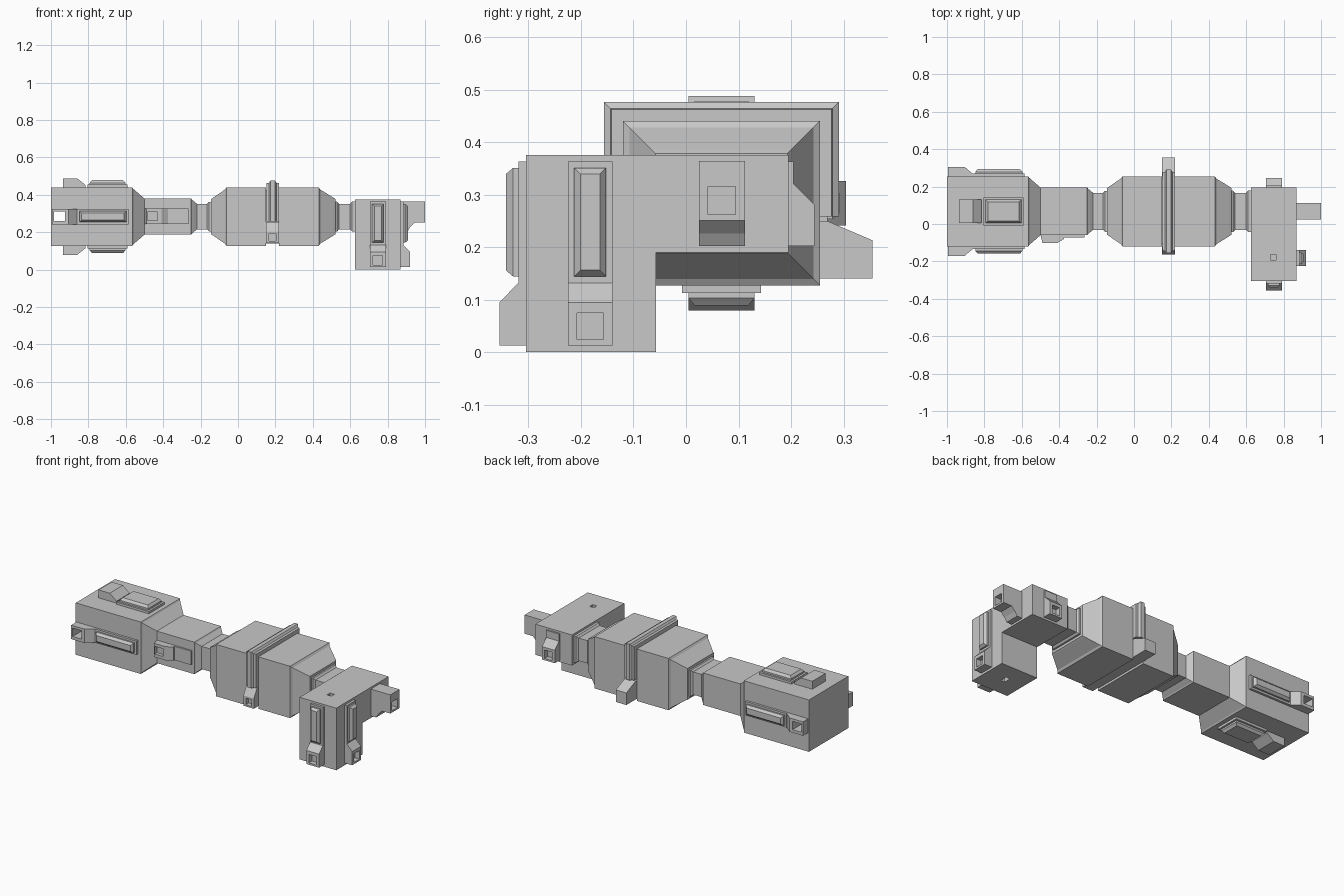
import bpy, bmesh

if "Cube" in bpy.data.objects:
    bpy.data.objects.remove(bpy.data.objects["Cube"])

grey = bpy.data.materials.new("light_grey")
grey.diffuse_color = (0.58, 0.58, 0.58, 1)
grey.use_nodes = True
grey.node_tree.nodes["Principled BSDF"].inputs["Base Color"].default_value = grey.diffuse_color

# Shared rectangular section that every module in the chain is inset from
Y0, Y1, Z0, Z1 = -0.12, 0.255, 0.127, 0.44
CY, CZ = (Y0 + Y1) / 2, (Z0 + Z1) / 2


def place(axis, p, u, v):
    return [(p, u, v), (u, p, v), (u, v, p)][axis]


def skin(name, axis, sections):
    """Skin matching polygons, each given as (position, points), along an axis."""
    bm = bmesh.new()
    rings = [[bm.verts.new(place(axis, p, u, v)) for u, v in poly] for p, poly in sections]
    n = len(rings[0])
    for a, b in zip(rings, rings[1:]):
        for i in range(n):
            j = (i + 1) % n
            bm.faces.new((a[i], a[j], b[j], b[i]))
    bm.faces.new(rings[0])
    bm.faces.new(rings[-1])
    bmesh.ops.recalc_face_normals(bm, faces=bm.faces)
    me = bpy.data.meshes.new(name)
    bm.to_mesh(me)
    bm.free()
    me.materials.append(grey)
    ob = bpy.data.objects.new(name, me)
    bpy.context.collection.objects.link(ob)
    return ob


def rect(u0, u1, v0, v1, inset=0.0):
    return [(u0 + inset, v0 + inset), (u1 - inset, v0 + inset),
            (u1 - inset, v1 - inset), (u0 + inset, v1 - inset)]


def chain(name, steps):
    """Module along x from (x, inset) pairs of the shared section."""
    return skin(name, 0, [(x, rect(Y0, Y1, Z0, Z1, i)) for x, i in steps])


def box(name, x0, x1, y0, y1, z0, z1):
    return skin(name, 0, [(x0, rect(y0, y1, z0, z1)), (x1, rect(y0, y1, z0, z1))])


def prism(name, axis, lo, hi, profile):
    return skin(name, axis, [(lo, profile), (hi, profile)])


def bar(name, axis, surface, out, r):
    """Stepped, bevelled bar on a surface; out is +1 or -1."""
    heights = [(-.01, 0), (.014, 0), (.014, .012), (.024, .012), (.038, .024)]
    return skin(name, axis, [(surface + out * h, rect(*r, i)) for h, i in heights])


def cut(ob, *extent):
    """Cut a square opening and drop the cutter."""
    cutter = box("cutter", *extent)
    cutter.hide_render = True
    mod = ob.modifiers.new("opening", 'BOOLEAN')
    mod.operation, mod.solver, mod.object = 'DIFFERENCE', 'EXACT', cutter
    bpy.context.view_layer.update()
    dg = bpy.context.evaluated_depsgraph_get()
    me = bpy.data.meshes.new_from_object(ob.evaluated_get(dg))
    ob.modifiers.clear()
    ob.data = me
    bpy.data.objects.remove(cutter)


# Left module and its stepped coupler
body = chain("left_body", [(-1, 0), (-.565, 0), (-.56, .008), (-.5, .06)])
cut(body, -.985, -.925, -.3, .5, .26, .31)
chain("left_coupler", [(-.51, .06), (-.25, .06), (-.245, .067), (-.235, .075), (-.22, .088),
                       (-.165, .088), (-.155, .078), (-.13, .078)])

# Bars and clasps on the four long sides of the left module
for side, surf, out in (("bottom", Z0, -1), ("top", Z1, 1)):
    bar("left_bar_" + side, 2, surf, out, (-.805, -.59, CY - .075, CY + .075))
    t = surf + out * .048
    prism("left_clasp_" + side, 1, CY - .063, CY + .063,
          [(-.935, surf), (-.935, t), (-.86, t), (-.815, surf + out * .012), (-.815, surf)])
for side, surf, out in (("front", Y0, -1), ("back", Y1, 1)):
    bar("left_bar_" + side, 1, surf, out, (-.86, -.585, CZ - .042, CZ + .042))
    t = surf + out * .05
    clasp = prism("left_clasp_" + side, 2, CZ - .042, CZ + .042,
                  [(-.995, surf), (-.995, t), (-.905, t), (-.86, surf + out * .012), (-.86, surf)])
    cut(clasp, -.985, -.925, -.3, .5, .26, .31)

# Coupler latch on the front
box("latch_plate", -.49, -.265, -.071, -.05, .243, .326)
latch = prism("latch_clasp", 2, .243, .326,
              [(-.5, -.055), (-.49, -.102), (-.41, -.102), (-.375, -.08), (-.375, -.055)])
cut(latch, -.485, -.43, -.12, -.08, .262, .308)

# Middle module with a central groove
middle = chain("middle_body", [(-.145, .062), (-.14, .06), (-.07, .012), (-.062, 0), (.15, 0),
                               (.15, .013), (.22, .013), (.22, 0), (.432, 0), (.44, .012),
                               (.51, .055), (.52, .062)])


# Rib strapped over the top and sides of the middle module
def arch(o, z=.258):
    a, b, c = Y0 - o, Y1 + o, Z1 + o
    return [(a, z), (a, c), (b, c), (b, z), (Y1 - .03, z),
            (Y1 - .03, Z1 - .03), (Y0 + .03, Z1 - .03), (Y0 + .03, z)]


skin("middle_rib", 0, [(.152, arch(-.01)), (.152, arch(.022)), (.165, arch(.024)),
                       (.173, arch(.036)), (.197, arch(.036)), (.205, arch(.024)),
                       (.218, arch(.022)), (.218, arch(-.01))])

# Clasps at both ends of the rib
prism("middle_clasp_back", 0, .15, .22,
      [(.23, .14), (.355, .14), (.355, .213), (.268, .25), (.23, .25)])
clasp = prism("middle_clasp_front", 0, .15, .22,
              [(-.1, .143), (-.163, .143), (-.163, .205), (-.133, .256), (-.1, .256)])
cut(clasp, .166, .204, -.2, -.135, .153, .193)

# Right neck
chain("right_neck", [(.51, .077), (.53, .077), (.54, .088), (.6, .088), (.61, .077), (.64, .077)])

# Right elbow: an arm with a downward leg, with small sockets
elbow = prism("elbow_body", 0, .625, .87,
              [(-.305, 0), (-.057, 0), (-.057, .19), (.195, .19), (.195, .375), (-.305, .375)])
cut(elbow, .73, .758, -.192, -.164, .35, .4)
cut(elbow, .73, .758, -.2, -.156, -.02, .025)

# Bars and clasps on the two outer leg faces
bar("leg_bar_front", 1, -.305, -1, (.705, .79, .132, .363))
bar("leg_bar_side", 0, .87, 1, (-.225, -.14, .132, .363))
clasp = prism("leg_clasp_front", 0, .705, .79,
              [(-.29, .013), (-.355, .013), (-.355, .095), (-.319, .132), (-.29, .132)])
cut(clasp, .722, .773, -.4, -.325, .024, .075)
clasp = prism("leg_clasp_side", 1, -.225, -.14,
              [(.86, .013), (.92, .013), (.92, .095), (.884, .132), (.86, .132)])
cut(clasp, .89, .96, -.207, -.157, .024, .075)

# Clasp and plate behind the arm
box("arm_plate", .705, .79, .18, .205, .315, .363)
clasp = prism("arm_clasp_back", 0, .705, .79,
              [(.18, .202), (.245, .202), (.245, .28), (.205, .32), (.18, .32)])
cut(clasp, .722, .773, .215, .3, .213, .263)

# Long hook at the end of the arm
hook = prism("arm_hook", 1, .025, .112,
             [(.86, .364), (1, .364), (1, .251), (.945, .251), (.92, .226), (.905, .202), (.86, .202)])
cut(hook, .96, 1.1, .042, .094, .262, .315)
